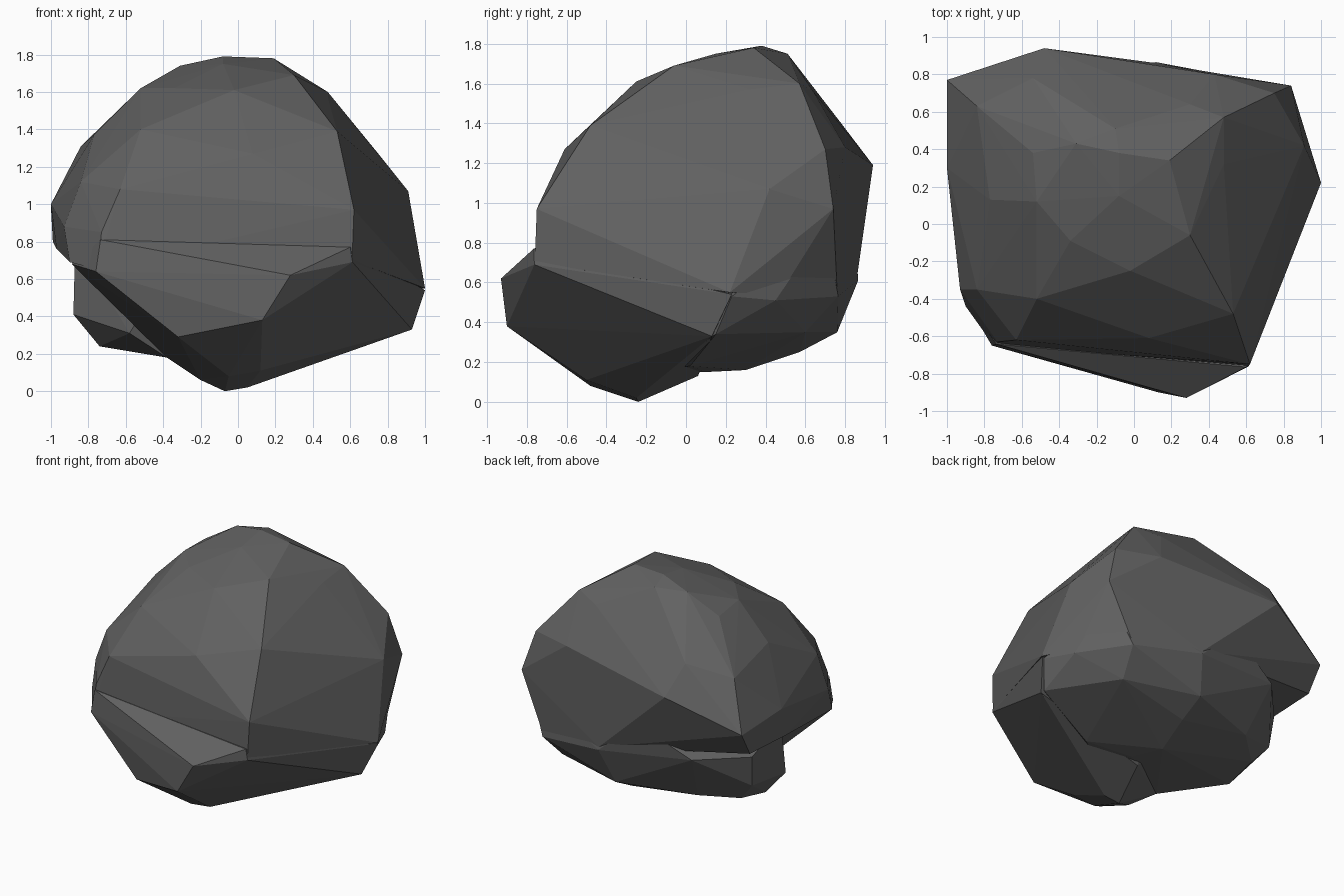
import bpy, bmesh


def chiselled(name, pts):
    """Faceted stone block: the convex hull of its corner points."""
    bm = bmesh.new()
    for p in pts:
        bm.verts.new(p)
    bmesh.ops.convex_hull(bm, input=bm.verts[:])
    loose = [v for v in bm.verts if not v.link_faces]
    bmesh.ops.delete(bm, geom=loose, context='VERTS')
    bmesh.ops.recalc_face_normals(bm, faces=bm.faces[:])
    me = bpy.data.meshes.new(name)
    bm.to_mesh(me)
    bm.free()
    ob = bpy.data.objects.new(name, me)
    bpy.context.collection.objects.link(ob)
    return ob


# Upper mass: big front and right planes, domed top, overhanging left side
rock = chiselled("rock", [
    (0.61, -0.76, 0.70), (0.62, -0.75, 0.97), (0.53, -0.48, 1.39), (0.30, -0.06, 1.69),
    (-0.75, -0.65, 0.65), (-0.73, -0.63, 0.85), (-0.63, -0.62, 1.08), (0.08, -0.61, 1.27),
    (-0.52, -0.40, 1.40), (-0.02, -0.25, 1.61), (-0.34, -0.09, 1.62),
    (-0.90, -0.44, 0.69), (-0.93, -0.35, 0.88), (-0.84, -0.35, 1.12),
    (-0.99, 0.66, 0.80), (-1.00, 0.77, 0.98), (-1.00, 0.30, 1.00), (-0.97, 0.20, 0.76),
    (-0.77, 0.13, 1.37), (-0.84, 0.63, 1.31), (-0.52, 0.12, 1.62), (-0.54, 0.38, 1.60),
    (-0.31, 0.43, 1.74), (-0.08, 0.38, 1.79), (-0.10, 0.51, 1.75), (-0.08, 0.15, 1.75),
    (0.19, 0.34, 1.78), (0.48, 0.32, 1.57), (0.48, 0.57, 1.60), (0.30, 0.64, 1.56),
    (-0.54, 0.78, 1.40), (-0.48, 0.94, 1.19), (0.43, 0.80, 1.28),
    (0.75, 0.70, 1.27), (0.91, 0.42, 1.07), (0.84, 0.74, 0.97), (0.93, 0.38, 0.73),
    (-0.20, 0.86, 0.95), (1.00, 0.22, 0.55), (0.65, 0.76, 0.55), (0.88, 0.47, 0.54),
    (0.12, 0.86, 0.63),
])

# Lower front: jutting prow that tapers down to the foot
prow = chiselled("lower_prow", [
    (0.28, -0.93, 0.62), (-0.76, -0.65, 0.64), (0.612, -0.762, 0.69), (0.13, -0.90, 0.38),
    (-0.735, -0.642, 0.81), (0.60, -0.765, 0.77),
    (-0.89, -0.43, 0.68), (-0.60, -0.42, 0.47),
    (-0.32, -0.74, 0.29), (0.12, -0.50, 0.11), (-0.05, -0.48, 0.08), (-0.20, -0.30, 0.06),
    (-0.07, -0.24, 0.00), (0.05, -0.25, 0.02), (-0.38, -0.22, 0.18),
    (1.00, 0.23, 0.54), (0.93, 0.13, 0.33),
    (0.44, -0.10, 0.18), (0.02, 0.06, 0.13), (-0.50, 0.10, 0.60), (0.00, 0.30, 0.75),
])

# Lower back and left: recessed base under the overhang
base = chiselled("lower_base", [
    (-0.87, 0.12, 0.80), (-0.88, 0.08, 0.41), (-0.74, 0.12, 0.24), (-0.86, 0.45, 0.66),
    (-0.72, 0.38, 0.29), (-0.84, 0.42, 0.43),
    (-0.58, -0.26, 0.31), (-0.38, -0.22, 0.18), (0.10, -0.20, 0.16), (0.10, 0.10, 0.15),
    (0.00, 0.30, 0.16), (0.05, 0.57, 0.25), (0.05, 0.76, 0.35), (-0.50, 0.58, 0.33),
    (-0.58, 0.76, 0.68), (0.12, 0.865, 0.61), (-0.20, 0.85, 0.88), (0.65, 0.765, 0.53),
    (0.60, 0.60, 0.35), (0.90, 0.45, 0.51), (0.99, 0.23, 0.53), (0.92, 0.15, 0.34),
    (0.44, 0.02, 0.18), (0.80, 0.70, 0.88), (-0.40, -0.35, 0.60),
])

# Fuse the three masses into one stone
bpy.context.view_layer.objects.active = rock
for part in (prow, base):
    mod = rock.modifiers.new("fuse", 'BOOLEAN')
    mod.operation = 'UNION'
    mod.solver = 'EXACT'
    mod.object = part
    bpy.ops.object.modifier_apply(modifier=mod.name)
    bpy.data.objects.remove(part)

# Dark stone colour, flat facets
stone = bpy.data.materials.new("dark_stone")
stone.diffuse_color = (0.12, 0.12, 0.12, 1)
rock.data.materials.clear()
rock.data.materials.append(stone)
for f in rock.data.polygons:
    f.use_smooth = False
    f.material_index = 0
